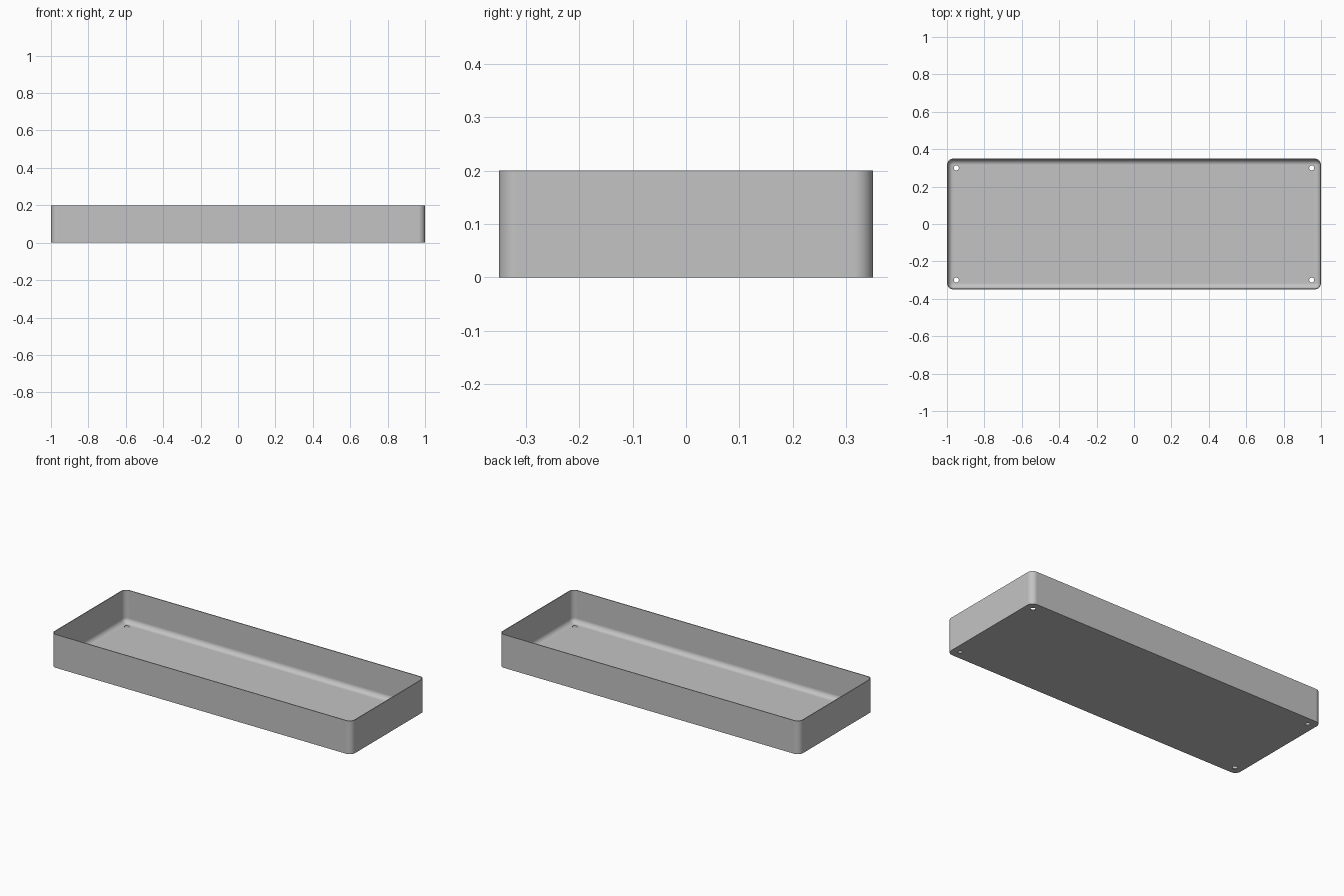
import bpy
import bmesh
import math

if "Cube" in bpy.data.objects:
    bpy.data.objects.remove(bpy.data.objects["Cube"], do_unlink=True)

LENGTH, WIDTH, HEIGHT = 2.0, 0.7, 0.2
WALL = 0.005
CORNER = 0.035
FILLET = 0.029
STEPS = 8

# Material
grey = bpy.data.materials.new("plain_grey")
grey.use_nodes = True
colour = (0.55, 0.55, 0.55, 1)
grey.diffuse_color = colour
grey.node_tree.nodes["Principled BSDF"].inputs["Base Color"].default_value = colour


def ring(bm, inset, z):
    """Rounded rectangle of vertices, inset from the outer outline."""
    r = CORNER - inset
    cx, cy = LENGTH / 2 - CORNER, WIDTH / 2 - CORNER
    verts = []
    for k, (sx, sy) in enumerate([(1, 1), (-1, 1), (-1, -1), (1, -1)]):
        for i in range(STEPS + 1):
            a = math.pi / 2 * (k + i / STEPS)
            verts.append(bm.verts.new((sx * cx + r * math.cos(a),
                                       sy * cy + r * math.sin(a), z)))
    return verts


# Tray: outer wall, rim, inner wall and filleted floor as stacked rings
bm = bmesh.new()
levels = [(0, 0), (0, HEIGHT), (WALL, HEIGHT)]
for i in range(STEPS + 1):
    a = math.pi / 2 * i / STEPS
    levels.append((WALL + FILLET * (1 - math.cos(a)),
                   WALL + FILLET * (1 - math.sin(a))))
rings = [ring(bm, inset, z) for inset, z in levels]
for low, high in zip(rings, rings[1:]):
    for i in range(len(low)):
        j = (i + 1) % len(low)
        bm.faces.new((low[i], low[j], high[j], high[i]))
bm.faces.new(rings[0][::-1])
bm.faces.new(rings[-1])
bmesh.ops.recalc_face_normals(bm, faces=bm.faces)
mesh = bpy.data.meshes.new("tray")
bm.to_mesh(mesh)
bm.free()
mesh.materials.append(grey)
tray = bpy.data.objects.new("tray", mesh)
bpy.context.collection.objects.link(tray)

# Drain holes in the four floor corners
cutters = []
for sx in (-1, 1):
    for sy in (-1, 1):
        bpy.ops.mesh.primitive_cylinder_add(
            vertices=32, radius=0.0135, depth=0.06,
            location=(sx * 0.95, sy * 0.3, 0))
        cutter = bpy.context.object
        cutter.name = "hole_cutter"
        cutter.hide_render = True
        cutter.data.materials.append(grey)
        cutters.append(cutter)

bpy.ops.object.select_all(action='DESELECT')
tray.select_set(True)
bpy.context.view_layer.objects.active = tray
for cutter in cutters:
    cut = tray.modifiers.new("hole", 'BOOLEAN')
    cut.operation = 'DIFFERENCE'
    cut.solver = 'EXACT'
    cut.object = cutter
    bpy.ops.object.modifier_apply(modifier=cut.name)
for cutter in cutters:
    bpy.data.objects.remove(cutter, do_unlink=True)

# Smooth corners with crisp rims
bpy.ops.object.shade_smooth_by_angle(angle=math.radians(30))
weighted = tray.modifiers.new("weighted_normals", 'WEIGHTED_NORMAL')
weighted.keep_sharp = True
